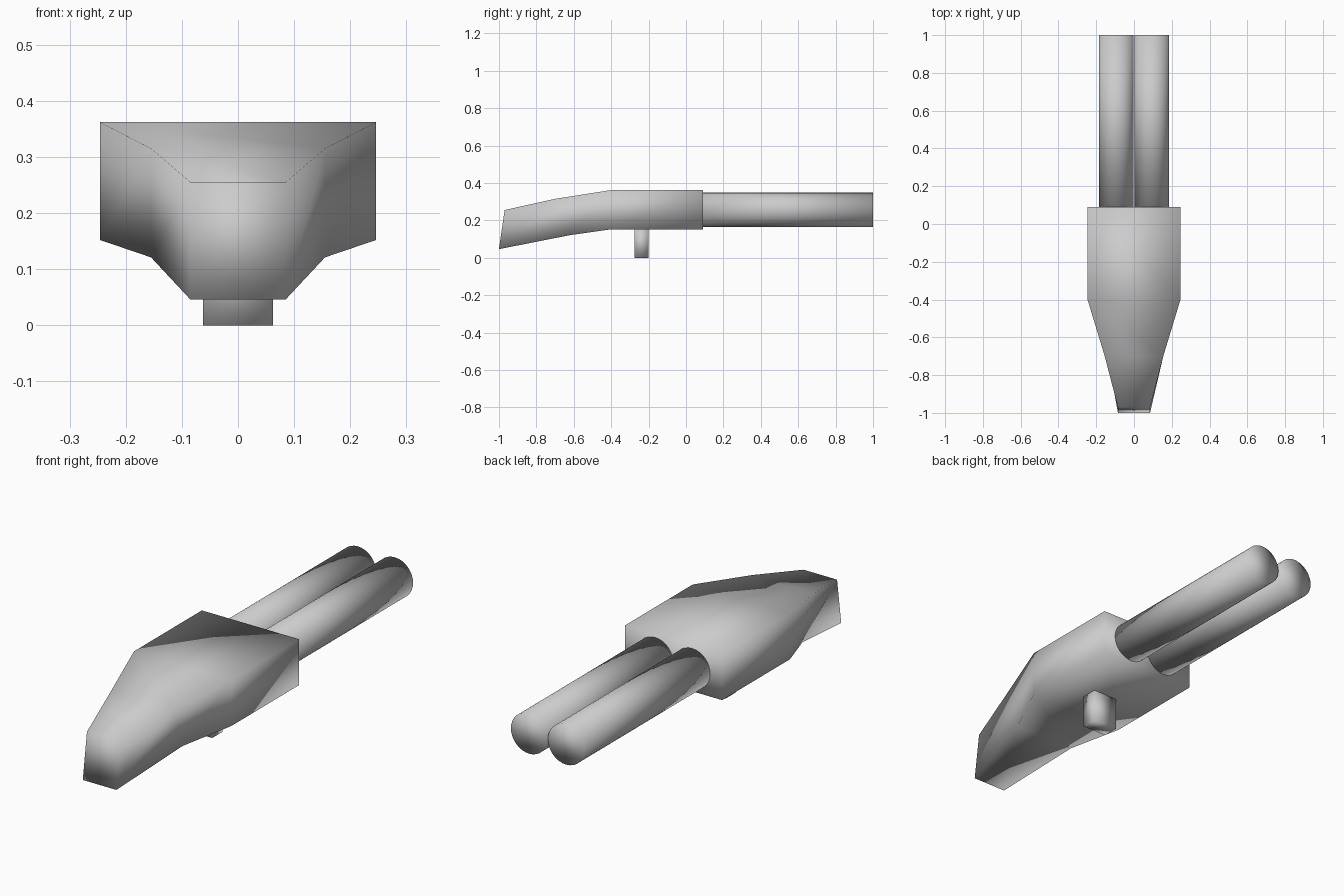
import bpy, bmesh, math
from mathutils import Matrix

if "Cube" in bpy.data.objects:
    bpy.data.objects.remove(bpy.data.objects["Cube"])


def finish(bm, name):
    """Turn a bmesh into a fully smooth-shaded object."""
    bmesh.ops.recalc_face_normals(bm, faces=bm.faces)
    for f in bm.faces:
        f.smooth = True
    mesh = bpy.data.meshes.new(name)
    bm.to_mesh(mesh)
    bm.free()
    obj = bpy.data.objects.new(name, mesh)
    bpy.context.collection.objects.link(obj)
    return obj


# Tapered body: half width, top (y, z), bottom (y, z) per section
sections = [
    (0.246, (0.09, 0.362), (0.09, 0.152)),
    (0.246, (-0.40, 0.362), (-0.40, 0.152)),
    (0.155, (-0.70, 0.315), (-0.62, 0.121)),
    (0.085, (-0.97, 0.255), (-1.00, 0.046)),
]
bm = bmesh.new()
rings = []
for w, (ty, tz), (by, bz) in sections:
    corners = [(-w, ty, tz), (w, ty, tz), (w, by, bz), (-w, by, bz)]
    rings.append([bm.verts.new(c) for c in corners])
for a, b in zip(rings, rings[1:]):
    for i in range(4):
        j = (i + 1) % 4
        bm.faces.new((a[i], a[j], b[j], b[i]))
bm.faces.new(rings[0])
bm.faces.new(rings[-1])
finish(bm, "body")

# Twin rear tubes
for side, x in (("left", -0.0935), ("right", 0.0935)):
    bm = bmesh.new()
    place = Matrix.Translation((x, 0.54, 0.256)) @ Matrix.Rotation(math.pi / 2, 4, 'X')
    bmesh.ops.create_cone(bm, cap_ends=True, segments=32, radius1=0.092,
                          radius2=0.092, depth=0.92, matrix=place)
    finish(bm, "tube_" + side)

# Peg under the body
bm = bmesh.new()
bmesh.ops.create_cube(bm, size=1, matrix=Matrix.Translation((0, -0.237, 0.08))
                      @ Matrix.Diagonal((0.124, 0.075, 0.16, 1)))
finish(bm, "peg")
